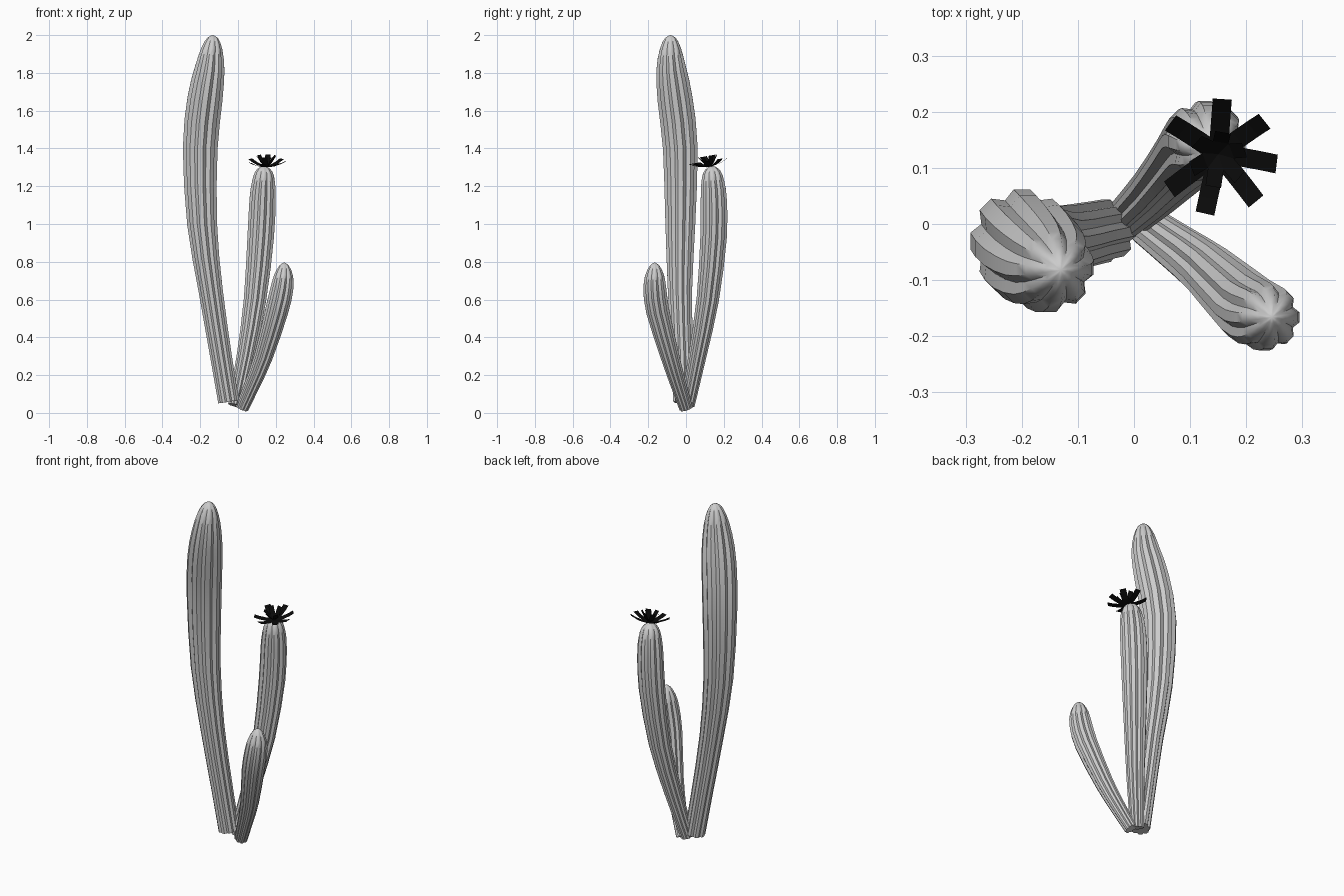
import bpy, bmesh, math
from mathutils import Vector

if "Cube" in bpy.data.objects:
    bpy.data.objects.remove(bpy.data.objects["Cube"])

RIBS = 8


def spline(rows, steps=2):
    # Catmull-Rom refinement of (x, y, z, radius) rows
    p = [Vector(r) for r in rows]
    out = []
    for i in range(len(p) - 1):
        a, b, c, d = p[max(i - 1, 0)], p[i], p[i + 1], p[min(i + 2, len(p) - 1)]
        for s in range(steps):
            t = s / steps
            out.append(0.5 * (2 * b + (c - a) * t + (2 * a - 5 * b + 4 * c - d) * t ** 2
                              + (3 * b - a - 3 * c + d) * t ** 3))
    return out + [p[-1]]


def finish(bm, name):
    mesh = bpy.data.meshes.new(name)
    bm.to_mesh(mesh)
    bm.free()
    ob = bpy.data.objects.new(name, mesh)
    bpy.context.collection.objects.link(ob)
    return ob


def stem(name, rows):
    # ribbed star section swept along the path, closed with a rounded tip
    path = spline(rows)
    pos = [p.to_3d() for p in path]
    section = []
    for k in range(RIBS):
        for deg, f in ((-9, 1.0), (9, 1.0), (22.5, 0.84)):
            a = 2 * math.pi * k / RIBS + math.radians(deg)
            section.append(Vector((math.cos(a) * f, math.sin(a) * f, 0)))
    bm = bmesh.new()
    rings = []
    for i in range(len(path) - 1):
        tangent = pos[i + 1] - pos[max(i - 1, 0)]
        q = Vector((0, 0, 1)).rotation_difference(tangent)
        rings.append([bm.verts.new(pos[i] + q @ (s * path[i][3])) for s in section])
    tip = bm.verts.new(pos[-1])
    n = len(section)
    for a, b in zip(rings, rings[1:]):
        for j in range(n):
            bm.faces.new((a[j], a[(j + 1) % n], b[(j + 1) % n], b[j]))
    for j in range(n):
        bm.faces.new((rings[-1][j], rings[-1][(j + 1) % n], tip))
    bm.faces.new(rings[0][::-1])
    ob = finish(bm, name)
    bpy.ops.object.select_all(action='DESELECT')
    ob.select_set(True)
    bpy.context.view_layer.objects.active = ob
    bpy.ops.object.shade_smooth_by_angle(angle=math.radians(50))
    return ob


# Three stems: x, y, z, radius
stem("tall_stem", [
    (-0.05, -0.012, 0.06, 0.056), (-0.09, -0.02, 0.3, 0.058), (-0.145, -0.032, 0.65, 0.065),
    (-0.19, -0.03, 1.0, 0.08), (-0.2, -0.03, 1.4, 0.093), (-0.175, -0.058, 1.66, 0.094),
    (-0.15, -0.078, 1.82, 0.08), (-0.138, -0.082, 1.93, 0.056), (-0.132, -0.082, 1.985, 0.028),
    (-0.13, -0.082, 2.0, 0.0)])
stem("middle_stem", [
    (-0.015, 0.008, 0.04, 0.038), (0.04, 0.06, 0.3, 0.048), (0.09, 0.115, 0.6, 0.06),
    (0.12, 0.146, 0.93, 0.071), (0.13, 0.147, 1.13, 0.07), (0.135, 0.142, 1.22, 0.062),
    (0.137, 0.138, 1.275, 0.047), (0.138, 0.136, 1.3, 0.022), (0.138, 0.135, 1.307, 0.0)])
stem("short_stem", [
    (0.02, 0.0, 0.025, 0.036), (0.075, -0.04, 0.15, 0.042), (0.135, -0.085, 0.3, 0.05),
    (0.205, -0.15, 0.54, 0.062), (0.233, -0.165, 0.66, 0.061), (0.242, -0.166, 0.73, 0.05),
    (0.245, -0.166, 0.78, 0.025), (0.246, -0.166, 0.797, 0.0)])

# Flower: two rings of flat strap petals, outer spread and inner upright
black = bpy.data.materials.new("petal_black")
black.diffuse_color = (0.003, 0.003, 0.003, 1)
black.use_nodes = True
black.node_tree.nodes["Principled BSDF"].inputs["Base Color"].default_value = black.diffuse_color


def petals(name, angles, profile, half):
    bm = bmesh.new()
    for deg in angles:
        a = math.radians(deg)
        out, side = Vector((math.cos(a), math.sin(a), 0)), Vector((-math.sin(a), math.cos(a), 0))
        prev = None
        for r, h in profile:
            c = out * r + Vector((0, 0, h))
            pair = [bm.verts.new(c - side * half), bm.verts.new(c + side * half)]
            if prev:
                bm.faces.new((prev[0], pair[0], pair[1], prev[1]))
            prev = pair
    ob = finish(bm, name)
    ob.data.materials.append(black)
    ob.location = (0.15, 0.125, 1.303)
    ob.rotation_euler = (math.radians(10), 0, 0)


petals("outer_petals", (86, 38, -7, -50, -103, -146, 144),
       ((0.0, 0.0), (0.045, 0.006), (0.078, 0.018), (0.105, 0.032)), 0.017)
petals("inner_petals", [20 + 60 * i for i in range(6)],
       ((0.0, 0.002), (0.025, 0.02), (0.05, 0.058)), 0.014)
